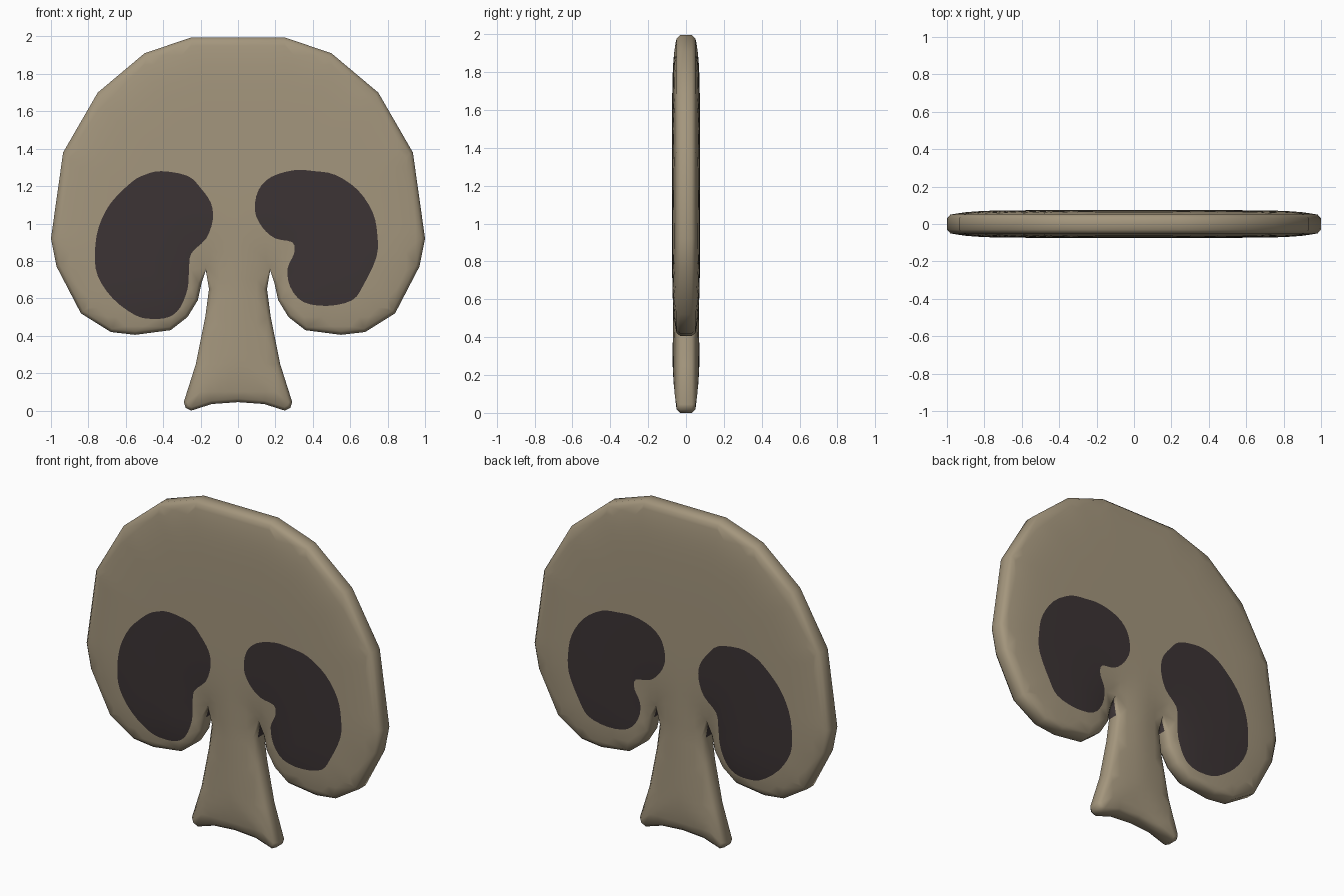
import bpy, bmesh, math
from mathutils import Vector
from mathutils.geometry import delaunay_2d_cdt, intersect_point_line

if "Cube" in bpy.data.objects:
    bpy.data.objects.remove(bpy.data.objects["Cube"])


def material(name, rgb):
    m = bpy.data.materials.new(name)
    m.diffuse_color = (*rgb, 1)
    m.use_nodes = True
    m.node_tree.nodes["Principled BSDF"].inputs["Base Color"].default_value = m.diffuse_color
    return m


# Right half of the mushroom outline (x, z), clockwise from the top
half = [(0.25, 1.995), (0.5, 1.91), (0.75, 1.70), (0.935, 1.38), (1.0, 0.92),
        (0.97, 0.77), (0.84, 0.52), (0.68, 0.42), (0.55, 0.405), (0.36, 0.43),
        (0.27, 0.50), (0.215, 0.59), (0.195, 0.68), (0.172, 0.75), (0.155, 0.65),
        (0.175, 0.5), (0.225, 0.25), (0.29, 0.045), (0.28, 0.015), (0.25, 0.0),
        (0.14, 0.035)]
outline = half + [(0, 0.045)] + [(-x, z) for x, z in reversed(half)]
outline = [Vector(p) for p in reversed(outline)]

# Dark gill patches
left_gill = [(-0.41, 1.28), (-0.27, 1.255), (-0.2, 1.19), (-0.145, 1.11), (-0.135, 1.02),
             (-0.17, 0.92), (-0.25, 0.84), (-0.262, 0.75), (-0.27, 0.65), (-0.31, 0.55),
             (-0.37, 0.5), (-0.46, 0.49), (-0.55, 0.51), (-0.67, 0.6), (-0.75, 0.72),
             (-0.765, 0.84), (-0.745, 0.98), (-0.68, 1.11), (-0.57, 1.22), (-0.5, 1.26)]
right_gill = [(0.3, 1.285), (0.18, 1.25), (0.11, 1.18), (0.09, 1.07), (0.13, 0.98),
              (0.2, 0.92), (0.29, 0.9), (0.3, 0.84), (0.265, 0.76), (0.28, 0.66),
              (0.35, 0.58), (0.48, 0.56), (0.61, 0.59), (0.67, 0.67), (0.74, 0.82),
              (0.745, 0.94), (0.72, 1.06), (0.64, 1.18), (0.52, 1.26), (0.41, 1.28)]


def smooth_loop(pts, n=3):
    """Closed Catmull-Rom curve through the points."""
    p = [Vector(q) for q in pts]
    out = []
    for i in range(len(p)):
        a, b, c, d = (p[(i + k) % len(p)] for k in (-1, 0, 1, 2))
        for s in range(n):
            t = s / n
            out.append(0.5 * (2 * b + (c - a) * t + (2 * a - 5 * b + 4 * c - d) * t * t
                              + (3 * b - a - 3 * c + d) * t ** 3))
    return out


def inside(p, loop):
    hit = False
    for a, b in zip(loop, loop[1:] + loop[:1]):
        if (a.y > p.y) != (b.y > p.y) and p.x < a.x + (p.y - a.y) * (b.x - a.x) / (b.y - a.y):
            hit = not hit
    return hit


def inset(loop, dist):
    out = []
    for i, p in enumerate(loop):
        e1 = (p - loop[i - 1]).normalized()
        e2 = (loop[(i + 1) % len(loop)] - p).normalized()
        n = Vector((-e1.y - e2.y, e1.x + e2.x))
        out.append(p + n.normalized() * dist)
    return out


def edge_distance(p, loop):
    best = 9
    for a, b in zip(loop, loop[1:] + loop[:1]):
        q, t = intersect_point_line(p, a, b)
        q = a.lerp(b, max(0, min(1, t)))
        best = min(best, (p - q.to_2d()).length)
    return best


# Triangulate the broad face, with the gill borders cut in
face_loop = inset(outline, 0.018)
gills = [smooth_loop(left_gill), smooth_loop(right_gill)]
points, edges = list(face_loop), []
for g in gills:
    s = len(points)
    edges += [(s + i, s + (i + 1) % len(g)) for i in range(len(g))]
    points += g
for i in range(-20, 21):
    for j in range(1, 41):
        p = Vector((i * 0.05, j * 0.05))
        if inside(p, face_loop) and edge_distance(p, face_loop) > 0.02:
            points.append(p)
res = delaunay_2d_cdt(points, edges, [list(range(len(face_loop)))], 1, 1e-5)
flat_verts, flat_faces = res[0], res[2]
height = [0.05 + 0.024 * (1 - math.exp(-edge_distance(v, face_loop) / 0.1)) for v in flat_verts]

bm = bmesh.new()
# Gently domed front and back faces
for side in (-1, 1):
    vs = [bm.verts.new((v.x, side * h, v.y)) for v, h in zip(flat_verts, height)]
    for f in flat_faces:
        c = sum((flat_verts[i] for i in f), Vector((0, 0))) / len(f)
        face = bm.faces.new([vs[i] for i in f])
        face.material_index = int(any(inside(c, g) for g in gills))

# Rounded rim
rings = [(face_loop, -0.05), (outline, -0.03), (outline, 0.03), (face_loop, 0.05)]
rings = [[bm.verts.new((p.x, y, p.y)) for p in loop] for loop, y in rings]
for k, (r1, r2) in enumerate(zip(rings, rings[1:])):
    for i in range(len(r1)):
        j = (i + 1) % len(r1)
        face = bm.faces.new((r1[i], r1[j], r2[j], r2[i]))
        c = face.calc_center_median()
        # dark pockets deep in the two notches beside the stem
        face.material_index = int(k == 1 and abs(c.x) < 0.2 and 0.6 < c.z < 0.8)

bmesh.ops.remove_doubles(bm, verts=bm.verts, dist=1e-4)
bmesh.ops.recalc_face_normals(bm, faces=bm.faces)
for f in bm.faces:
    f.smooth = True

mesh = bpy.data.meshes.new("mushroom_slice")
bm.to_mesh(mesh)
bm.free()
mesh.materials.append(material("mushroom_tan", (0.37, 0.305, 0.205)))
mesh.materials.append(material("gill_dark", (0.045, 0.034, 0.035)))
obj = bpy.data.objects.new("mushroom_slice", mesh)
bpy.context.collection.objects.link(obj)
